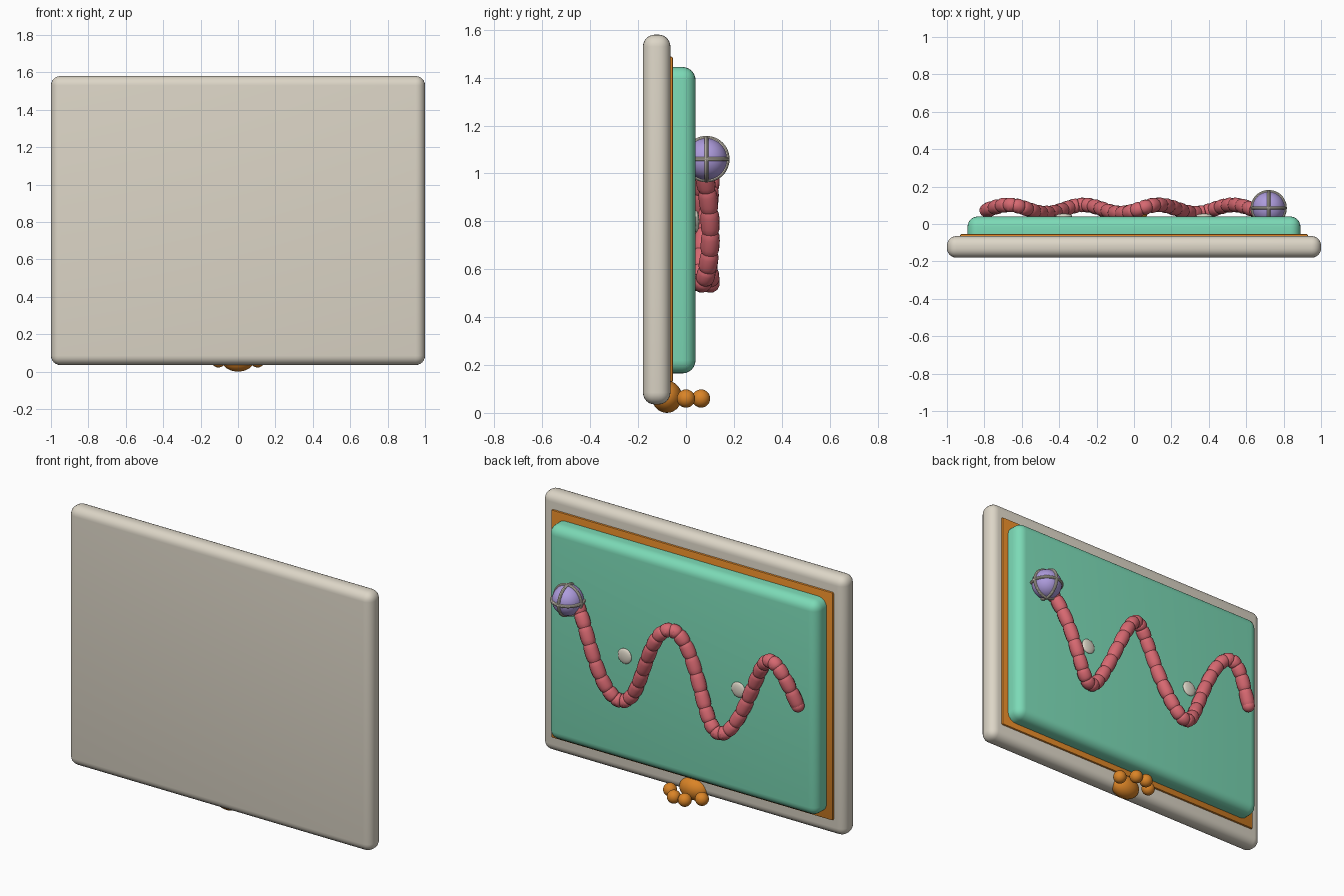
import bpy, math

if "Cube" in bpy.data.objects:
    bpy.data.objects.remove(bpy.data.objects["Cube"])


def material(name, rgb):
    m = bpy.data.materials.new(name)
    m.diffuse_color = (*rgb, 1)
    m.use_nodes = True
    m.node_tree.nodes["Principled BSDF"].inputs["Base Color"].default_value = m.diffuse_color
    return m


BEIGE = material("warm_beige", (0.72, 0.67, 0.57))
MINT = material("mint_green", (0.20, 0.70, 0.47))
ORANGE = material("amber_orange", (0.70, 0.23, 0.02))
RED = material("coral_red", (0.68, 0.14, 0.165))
LILAC = material("lilac", (0.42, 0.33, 0.72))


def finish(name, mat):
    ob = bpy.context.object
    ob.name = name
    ob.data.materials.append(mat)
    bpy.ops.object.shade_smooth_by_angle()
    return ob


def slab(name, mat, hx, y0, y1, z0, z1, bevel, segments):
    """Rounded upright panel centred on x = 0."""
    bpy.ops.mesh.primitive_cube_add(size=1, location=(0, (y0 + y1) / 2, (z0 + z1) / 2))
    ob = bpy.context.object
    ob.scale = (2 * hx, y1 - y0, z1 - z0)
    bpy.ops.object.transform_apply(location=False, scale=True)
    mod = ob.modifiers.new("round", 'BEVEL')
    mod.width, mod.segments = bevel, segments
    bpy.ops.object.modifier_apply(modifier=mod.name)
    return finish(name, mat)


def ball(name, mat, loc, radii):
    bpy.ops.mesh.primitive_uv_sphere_add(segments=32, ring_count=16, location=loc)
    bpy.context.object.scale = radii
    bpy.ops.object.transform_apply(location=False, scale=True)
    return finish(name, mat)


# Layered panels
slab("board", BEIGE, 1.0, -0.18, -0.065, 0.035, 1.58, 0.05, 6)
slab("trim_panel", ORANGE, 0.93, -0.12, -0.054, 0.128, 1.488, 0.008, 2)
slab("cushion", MINT, 0.89, -0.13, 0.04, 0.165, 1.445, 0.055, 6)

# Button discs on the cushion
for side in (-1, 1):
    ball("button", BEIGE, (side * 0.375, 0.042, 0.80), (0.045, 0.014, 0.045))

# Paw at the bottom edge
ball("paw_pad", ORANGE, (0, -0.08, 0.067), (0.09, 0.063, 0.067))
for side in (-1, 1):
    ball("outer_toe", ORANGE, (side * 0.105, 0.0, 0.06), (0.038,) * 3)
    ball("inner_toe", ORANGE, (side * 0.036, 0.063, 0.06), (0.038,) * 3)

# Wavy segmented cord: a tube whose radius pinches between segments
X0, X1, SEGS, STEPS = -0.79, 0.72, 40, 8
N = SEGS * STEPS
curve = bpy.data.curves.new("cord", 'CURVE')
curve.dimensions = '3D'
curve.bevel_depth = 0.040
curve.bevel_resolution = 4
curve.use_fill_caps = True
spline = curve.splines.new('POLY')
spline.points.add(N)
for i, p in enumerate(spline.points):
    x = X0 + (X1 - X0) * i / N
    y = 0.08 + 0.022 * math.cos(math.tau * (x + 0.67) / 0.40)
    z = 0.80 + 0.26 * math.cos(math.tau * (X1 - x) / 0.676)
    p.co = (x, y, z, 1)
    f = 2 * (i % STEPS) / STEPS - 1
    p.radius = 0.84 + 0.16 * math.sqrt(1 - f * f)
cord = bpy.data.objects.new("cord", curve)
bpy.context.collection.objects.link(cord)
bpy.ops.object.select_all(action='DESELECT')
cord.select_set(True)
bpy.context.view_layer.objects.active = cord
bpy.ops.object.convert(target='MESH')
finish("cord", RED)

# Rounded tail end
first = (X0, 0.08 + 0.022 * math.cos(math.tau * (X0 + 0.67) / 0.40),
         0.80 + 0.26 * math.cos(math.tau * (X1 - X0) / 0.676))
ball("cord_tip", RED, first, (0.036,) * 3)

# Ball with three crossing bands
C = (0.72, 0.085, 1.06)
ball("orb", LILAC, C, (0.087,) * 3)
for rot in ((0, 0, 0), (math.pi / 2, 0, 0), (0, math.pi / 2, 0)):
    bpy.ops.mesh.primitive_torus_add(location=C, rotation=rot, major_radius=0.088,
                                     minor_radius=0.009, major_segments=48,
                                     minor_segments=10)
    finish("orb_band", BEIGE)
